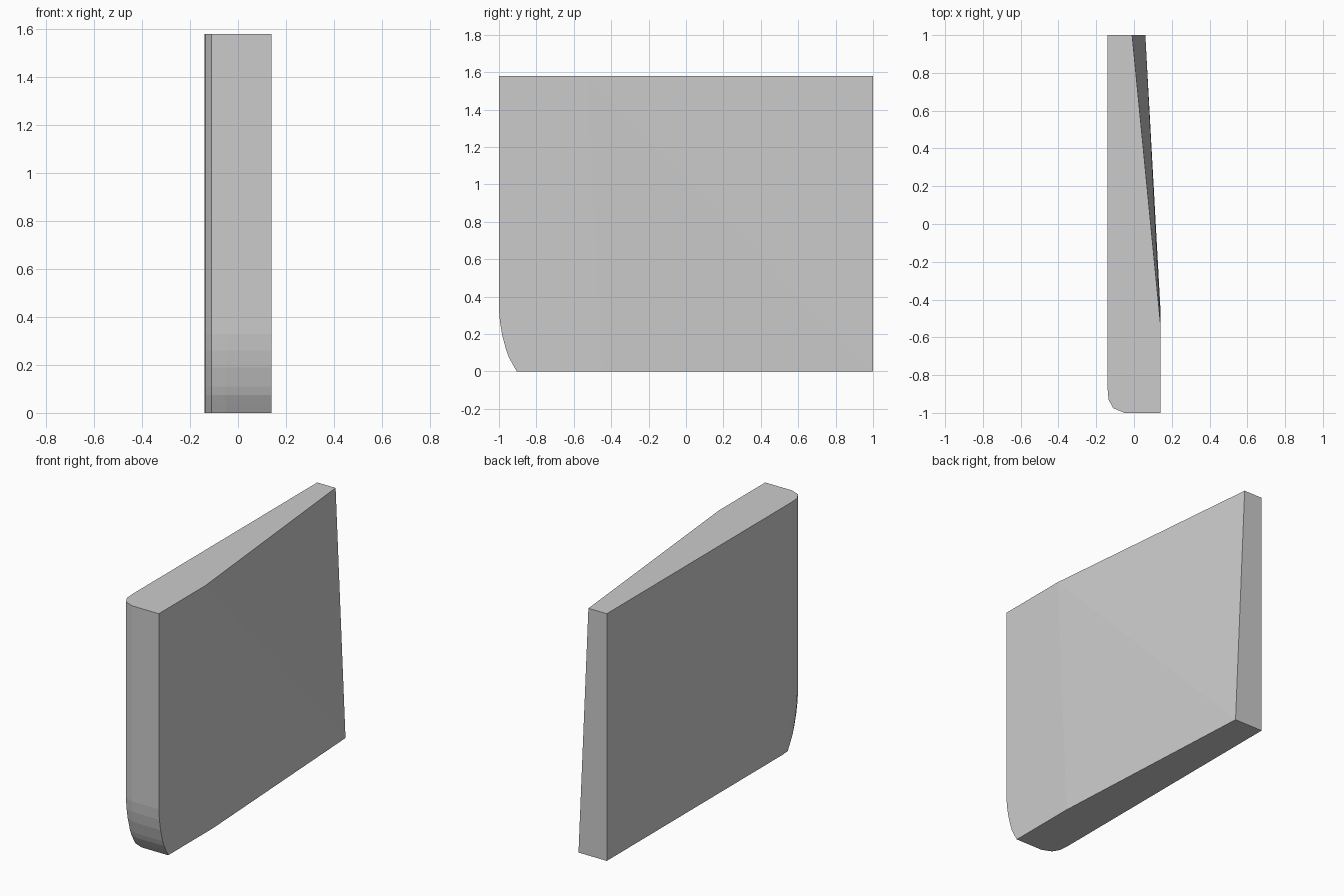
import bpy, bmesh

if "Cube" in bpy.data.objects:
    bpy.data.objects.remove(bpy.data.objects["Cube"])

H = 1.58
# front edge: (setback in y, height), curving under at the bottom
front_profile = [(0.095, 0), (0.075, 0.035), (0.053, 0.075), (0.04, 0.11),
                 (0.018, 0.19), (0.006, 0.26), (0, 0.33), (0, H)]
# rounded left corner in plan: (x, setback in y)
corner_profile = [(-0.14, 0.13), (-0.135, 0.07), (-0.11, 0.025),
                  (-0.05, 0.0), (0.14, 0.0)]

bm = bmesh.new()

# curved front skin: corner profile swept along the front profile
rows = [[bm.verts.new((x, -1 + dy + c, z)) for x, c in corner_profile]
        for dy, z in front_profile]
for lo, hi in zip(rows, rows[1:]):
    for i in range(len(lo) - 1):
        bm.faces.new((lo[i], lo[i + 1], hi[i + 1], hi[i]))

# bend line on the right side, and back corners
bend_lo = bm.verts.new((0.14, -0.45, 0))
bend_hi = bm.verts.new((0.14, -0.53, H))
back_r_lo = bm.verts.new((0.06, 1, 0))
back_r_hi = bm.verts.new((-0.01, 1, H))
back_l_lo = bm.verts.new((-0.14, 1, 0))
back_l_hi = bm.verts.new((-0.14, 1, H))

# right side: flat part, then two tapering triangles
bm.faces.new([r[-1] for r in reversed(rows)] + [bend_lo, bend_hi])
bm.faces.new((bend_hi, bend_lo, back_r_lo))
bm.faces.new((bend_hi, back_r_lo, back_r_hi))
# left side, back, top and bottom
bm.faces.new([r[0] for r in rows] + [back_l_hi, back_l_lo])
bm.faces.new((back_r_lo, back_l_lo, back_l_hi, back_r_hi))
bm.faces.new(rows[-1] + [bend_hi, back_r_hi, back_l_hi])
bm.faces.new(rows[0] + [bend_lo, back_r_lo, back_l_lo])
bmesh.ops.recalc_face_normals(bm, faces=bm.faces)

mesh = bpy.data.meshes.new("tapered_panel")
bm.to_mesh(mesh)
bm.free()
panel = bpy.data.objects.new("tapered_panel", mesh)
bpy.context.collection.objects.link(panel)

# single plain grey
grey = bpy.data.materials.new("light_grey")
grey.diffuse_color = (0.6, 0.6, 0.6, 1)
grey.use_nodes = True
grey.node_tree.nodes["Principled BSDF"].inputs["Base Color"].default_value = grey.diffuse_color
mesh.materials.append(grey)
